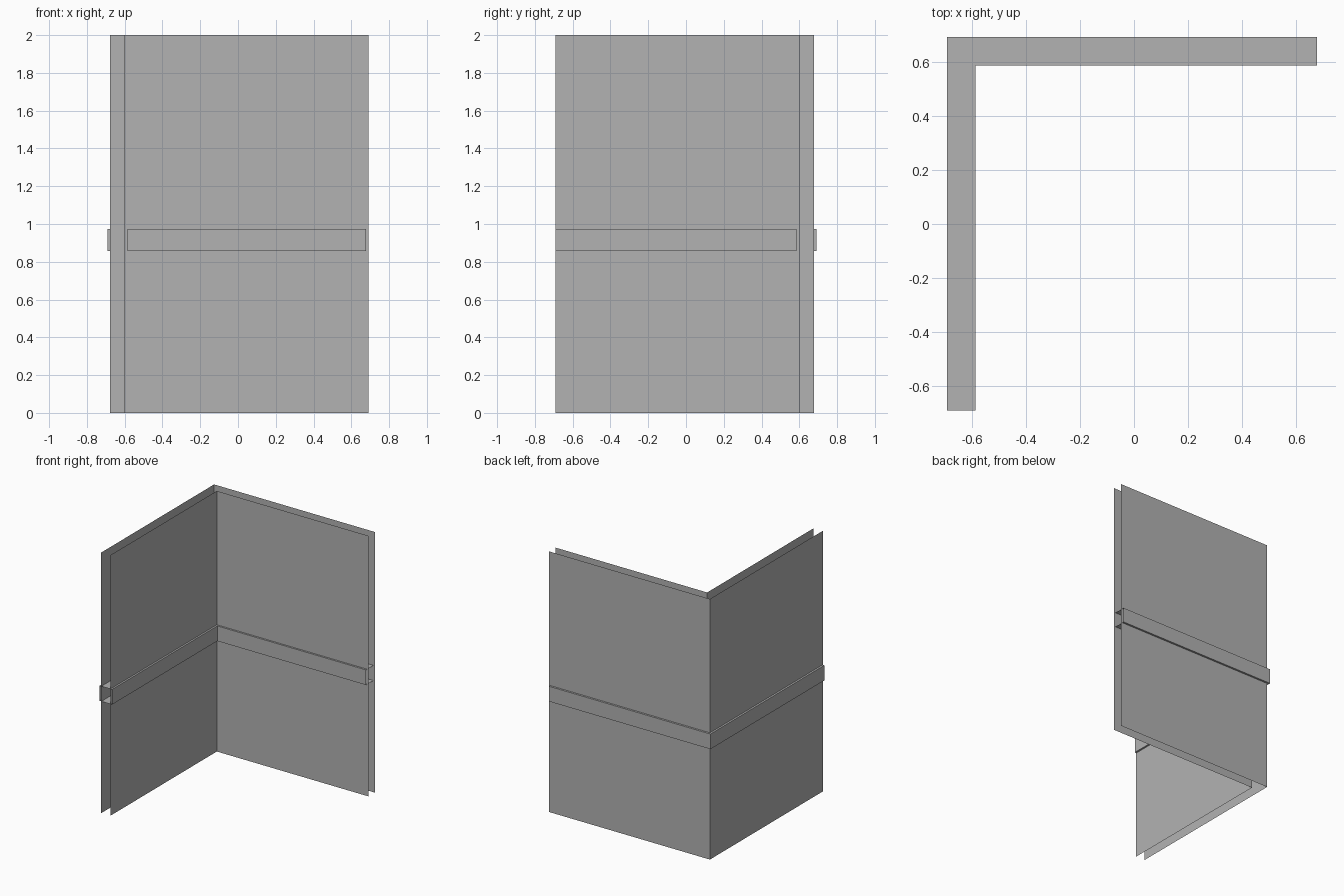
import bpy
import bmesh

cube = bpy.data.objects.get("Cube")
if cube:
    bpy.data.objects.remove(cube, do_unlink=True)

# Single plain grey
grey = bpy.data.materials.new("plain_grey")
grey.use_nodes = True
colour = (0.448, 0.448, 0.448, 1.0)
grey.diffuse_color = colour
grey.node_tree.nodes["Principled BSDF"].inputs["Base Color"].default_value = colour


def corner_path(offset, end_x, end_y):
    """L-shaped plan line: along the back, round the corner, along the side."""
    return [(end_x, offset), (-offset, offset), (-offset, end_y)]


def finish(name, bm):
    mesh = bpy.data.meshes.new(name)
    bm.to_mesh(mesh)
    bm.free()
    mesh.materials.append(grey)
    obj = bpy.data.objects.new(name, mesh)
    bpy.context.collection.objects.link(obj)
    return obj


def add_strip(bm, row_a, row_b):
    """Quads between two rows of points."""
    a = [bm.verts.new(p) for p in row_a]
    b = [bm.verts.new(p) for p in row_b]
    for i in range(len(a) - 1):
        bm.faces.new((a[i], a[i + 1], b[i + 1], b[i]))


def at_height(path, z):
    return [(x, y, z) for x, y in path]


# Thin wall skins, open at the top, bottom and ends
for name, offset, flip in (("outer_wall", 0.677, False), ("inner_wall", 0.60, True)):
    path = corner_path(offset, 0.69, -0.692)
    if flip:
        path.reverse()
    bm = bmesh.new()
    add_strip(bm, at_height(path, 0.0), at_height(path, 2.0))
    finish(name, bm)

# Hollow rail round both wall skins, open at its two ends
outer = corner_path(0.692, 0.677, -0.69)
inner = corner_path(0.586, 0.677, -0.69)
low, high = 0.857, 0.973
section = [(outer, low), (outer, high), (inner, high), (inner, low)]
bm = bmesh.new()
for i in range(4):
    add_strip(bm, at_height(*section[i]), at_height(*section[(i + 1) % 4]))
bmesh.ops.remove_doubles(bm, verts=bm.verts, dist=0.0001)
finish("middle_rail", bm)
